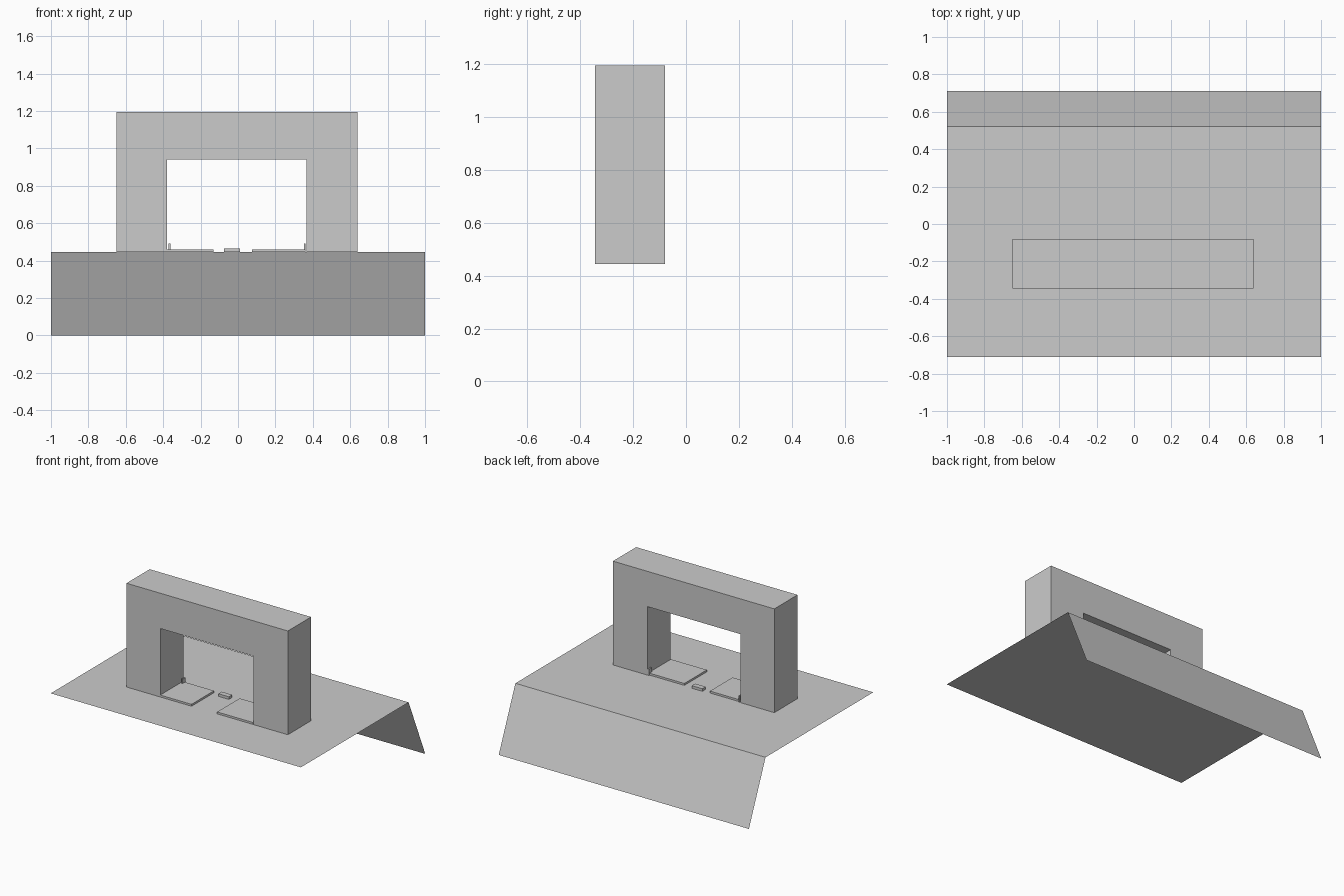
import bpy, bmesh

if "Cube" in bpy.data.objects:
    bpy.data.objects.remove(bpy.data.objects["Cube"])

FLOOR = 0.445            # height of the raised deck
Y0, Y1 = -0.345, -0.08   # front and back of the arch


def finish(name, bm, fix_normals=True):
    if fix_normals:
        bmesh.ops.recalc_face_normals(bm, faces=bm.faces)
    me = bpy.data.meshes.new(name)
    bm.to_mesh(me)
    bm.free()
    ob = bpy.data.objects.new(name, me)
    bpy.context.collection.objects.link(ob)
    return ob


def box(name, x, y, z):
    bm = bmesh.new()
    bmesh.ops.create_cube(bm, size=1)
    for v in bm.verts:
        v.co = [lo + (c + 0.5) * (hi - lo) for c, (lo, hi) in zip(v.co, (x, y, z))]
    return finish(name, bm)


def extrude_edges(bm, points, offset, closed):
    """Sweep a polyline sideways into a strip of flat quads."""
    a = [bm.verts.new(p) for p in points]
    b = [bm.verts.new([c + o for c, o in zip(p, offset)]) for p in points]
    n = len(points)
    for i in range(n if closed else n - 1):
        j = (i + 1) % n
        bm.faces.new((a[i], b[i], b[j], a[j]))
    return a, b


# Thin deck sheet, flat then folded down at the back
bm = bmesh.new()
extrude_edges(bm, [(-1, -0.71, FLOOR), (-1, 0.52, FLOOR), (-1, 0.71, 0)], (2, 0, 0), False)
finish("deck_sheet", bm, False)

# Rectangular gateway arch
outline = [(-0.65, FLOOR), (-0.65, 1.195), (0.64, 1.195), (0.64, FLOOR),
           (0.365, FLOOR), (0.365, 0.94), (-0.38, 0.94), (-0.38, FLOOR)]
bm = bmesh.new()
front, back = extrude_edges(bm, [(x, Y0, z) for x, z in outline], (0, Y1 - Y0, 0), True)
for ring in (front, back):
    for ids in ((0, 1, 6, 7), (1, 2, 5, 6), (2, 3, 4, 5)):
        bm.faces.new([ring[i] for i in ids])
bmesh.ops.dissolve_limit(bm, angle_limit=0.01, verts=bm.verts, edges=bm.edges)
finish("gateway_arch", bm)

# Floor plates lying open on both sides, with hinge posts
for side, plate, post in (("left", (-0.38, -0.13), (-0.372, -0.362)),
                          ("right", (0.075, 0.362), (0.353, 0.362))):
    box(side + "_floor_plate", plate, (Y0, Y1 - 0.008), (FLOOR, 0.459))
    box(side + "_post", post, (-0.115, Y1), (FLOOR, 0.49))

# Small centre stop block
box("centre_stop", (-0.075, 0.01), (-0.118, Y1), (FLOOR, 0.464))
